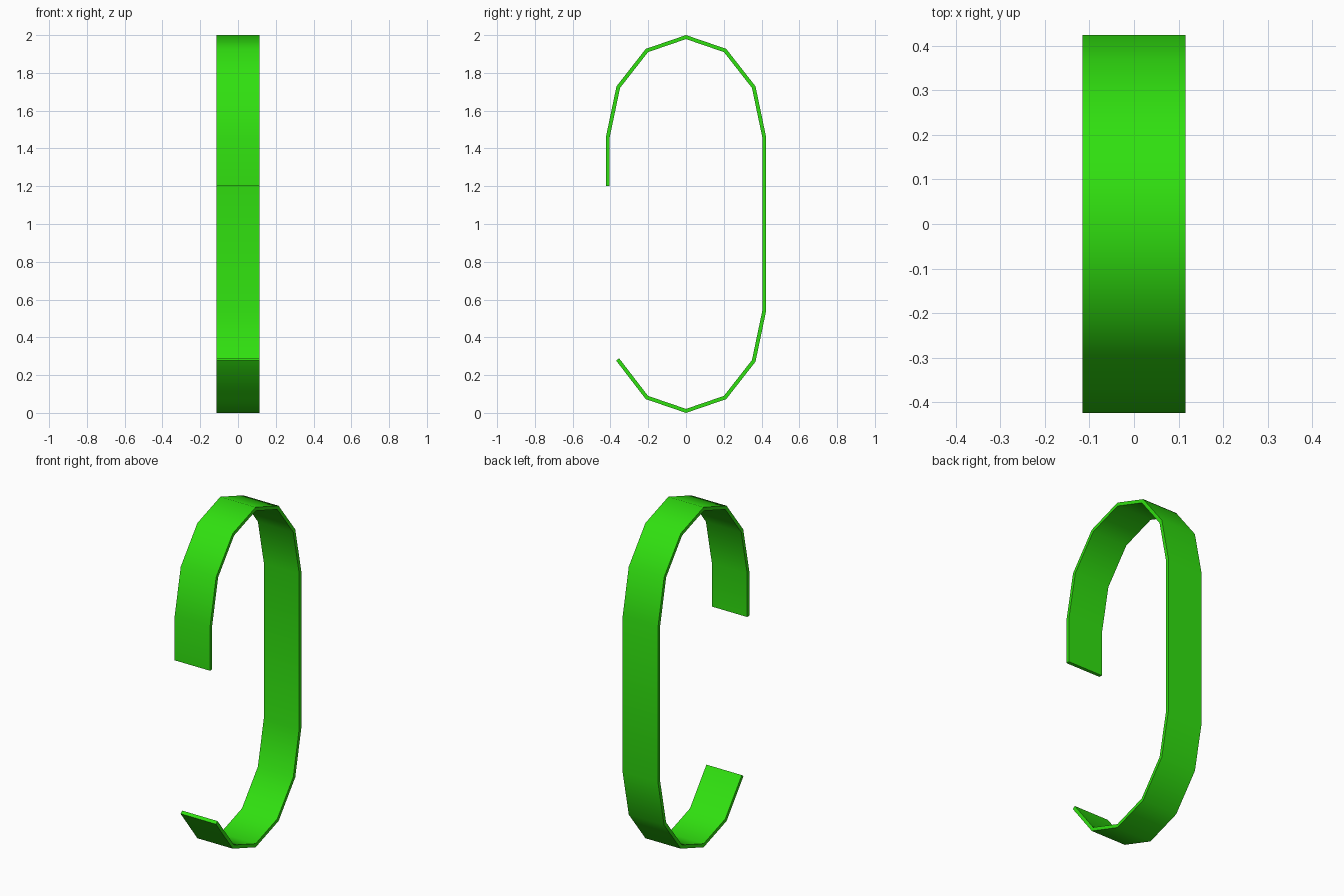
import bpy, bmesh, math

cube = bpy.data.objects.get("Cube")
if cube:
    bpy.data.objects.remove(cube, do_unlink=True)

HALF_WIDTH, THICKNESS = 0.115, 0.02
RADIUS_Y, RADIUS_Z = 0.414, 0.5295
UPPER_Z, LOWER_Z = 1.46, 0.54

green = bpy.data.materials.new("bright green")
green.use_nodes = True
colour = (0.03, 0.745, 0.005, 1)
green.diffuse_color = colour
green.node_tree.nodes["Principled BSDF"].inputs["Base Color"].default_value = colour


def arc(centre_z, start, end, step=-30):
    """Points on an elliptical arc in the y-z plane, angles in degrees."""
    return [(RADIUS_Y * math.cos(math.radians(a)),
             centre_z + RADIUS_Z * math.sin(math.radians(a)))
            for a in range(start, end - 1, step)]


# Open hook path: front end, over the top, down the back, under to the front tip
path = [(-RADIUS_Y, 1.2)] + arc(UPPER_Z, 180, 0) + arc(LOWER_Z, 0, -150)
path[-1] = (-0.362, 0.283)

# Flat ribbon swept along the path
bm = bmesh.new()
rows = [[bm.verts.new((x, y, z)) for x in (-HALF_WIDTH, HALF_WIDTH)] for y, z in path]
for a, b in zip(rows, rows[1:]):
    bm.faces.new((a[0], a[1], b[1], b[0]))
mesh = bpy.data.meshes.new("curved_band")
bm.to_mesh(mesh)
bm.free()
mesh.materials.append(green)
band = bpy.data.objects.new("curved_band", mesh)
bpy.context.collection.objects.link(band)

# Even thickness, then smooth bends with sharp rims
bpy.ops.object.select_all(action="DESELECT")
band.select_set(True)
bpy.context.view_layer.objects.active = band
solid = band.modifiers.new("thickness", "SOLIDIFY")
solid.thickness = THICKNESS
solid.offset = 0
solid.use_even_offset = True
bpy.ops.object.modifier_apply(modifier=solid.name)
bpy.ops.object.shade_smooth_by_angle(angle=math.radians(60))
